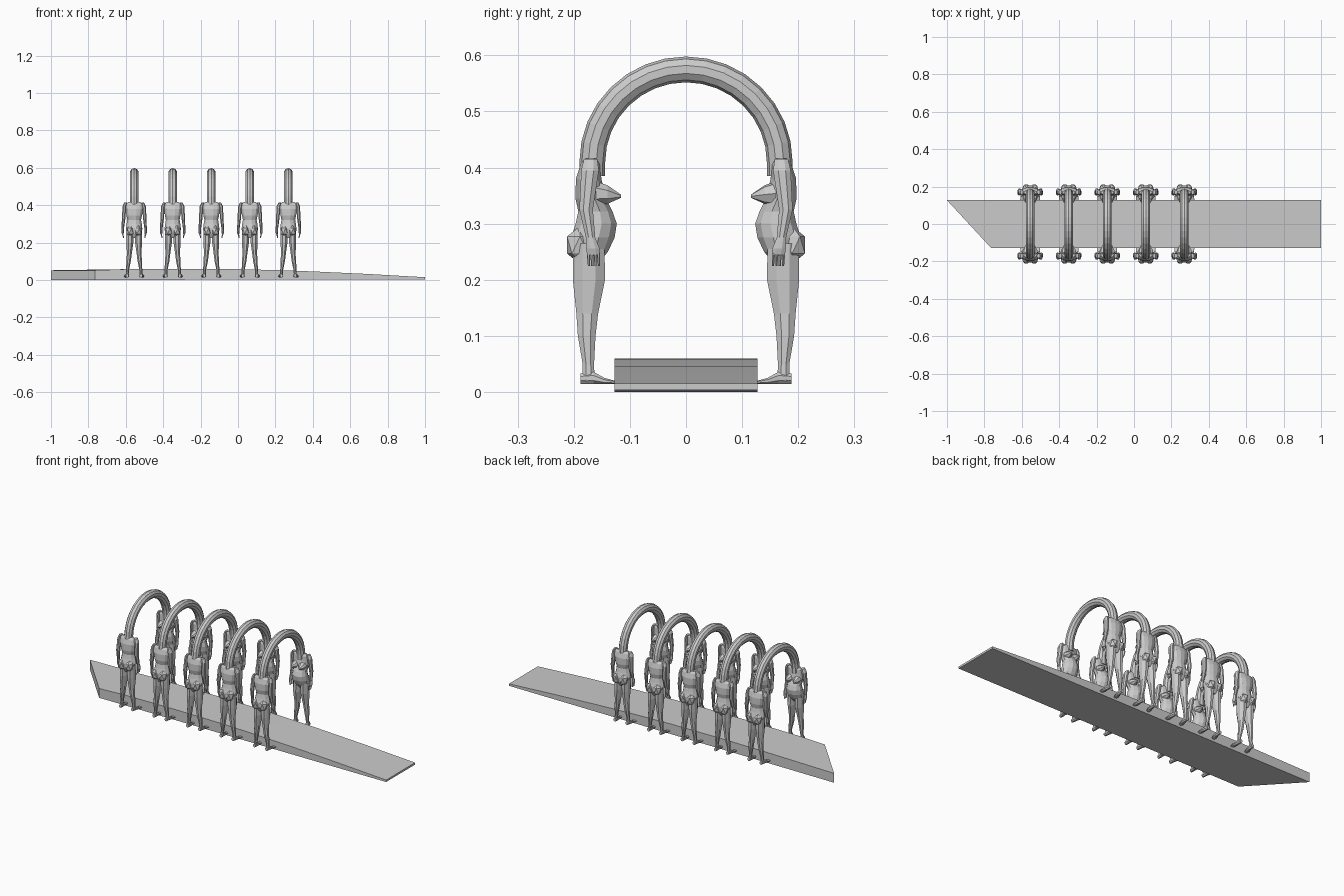
import bpy, bmesh, math
from mathutils import Vector, Matrix

cube = bpy.data.objects.get("Cube")
if cube:
    bpy.data.objects.remove(cube, do_unlink=True)

grey = bpy.data.materials.new("plain grey")
grey.use_nodes = True
grey.diffuse_color = (0.6, 0.6, 0.6, 1)
grey.node_tree.nodes["Principled BSDF"].inputs["Base Color"].default_value = (0.6, 0.6, 0.6, 1)


def make_mesh(name, bm):
    bmesh.ops.recalc_face_normals(bm, faces=bm.faces)
    mesh = bpy.data.meshes.new(name)
    bm.to_mesh(mesh)
    bm.free()
    mesh.materials.append(grey)
    return mesh


def place(name, mesh, matrix=Matrix()):
    obj = bpy.data.objects.new(name, mesh)
    obj.matrix_world = matrix
    bpy.context.collection.objects.link(obj)


def loft(bm, rings, sides=8, along_y=False):
    """Skin ellipses (x, y, z, radius x, radius across) into a closed form."""
    loops = []
    for x, y, z, rx, ra in rings:
        loop = []
        for i in range(sides):
            a = math.tau * (i + 0.5) / sides
            u, v = rx * math.cos(a), ra * math.sin(a)
            loop.append(bm.verts.new((x + u, y, z + v) if along_y else (x + u, y + v, z)))
        loops.append(loop)
    for a, b in zip(loops, loops[1:]):
        for i in range(sides):
            j = (i + 1) % sides
            bm.faces.new((a[i], a[j], b[j], b[i]))
    bm.faces.new(loops[0])
    bm.faces.new(loops[-1])


# Torso: height, back, front, half width
def torso():
    bm = bmesh.new()
    profile = [(.225, -.19, -.16, .018), (.25, -.203, -.138, .043), (.275, -.206, -.126, .045),
               (.3, -.198, -.122, .042), (.322, -.193, -.13, .038), (.345, -.198, -.142, .043),
               (.38, -.197, -.15, .049), (.405, -.189, -.152, .049), (.416, -.182, -.156, .034)]
    loft(bm, [(0, (b + f) / 2, z, w, (f - b) / 2) for z, b, f, w in profile], 12)
    for side in (-1, 1):
        # Buttock
        bmesh.ops.create_icosphere(bm, subdivisions=1, radius=1, matrix=Matrix.Translation(
            (side * .021, -.189, .262)) @ Matrix.Diagonal((.023, .027, .034, 1)))
        # Pointed breast
        loft(bm, [(side * .021, -.16, .354, .021, .022), (side * .022, -.14, .352, .018, .017),
                  (side * .024, -.116, .349, .003, .003)], 7, True)
    return make_mesh("torso", bm)


def legs():
    bm = bmesh.new()
    for s in (-1, 1):
        loft(bm, [(s * .022, -.173, .265, .022, .03), (s * .023, -.173, .2, .02, .031),
                  (s * .026, -.176, .14, .014, .021), (s * .03, -.177, .1, .013, .017),
                  (s * .036, -.174, .05, .008, .011), (s * .038, -.174, .02, .009, .012)])
    return make_mesh("legs", bm)


def feet():
    bm = bmesh.new()
    for s in (-1, 1):
        loft(bm, [(s * .037, -.188, .024, .008, .01), (s * .038, -.165, .025, .011, .012),
                  (s * .041, -.145, .0195, .013, .006), (s * .044, -.127, .0175, .01, .003)], 8, True)
    return make_mesh("feet", bm)


def arms():
    bm = bmesh.new()
    for s in (-1, 1):
        loft(bm, [(s * .045, -.17, .415, .008, .013), (s * .052, -.171, .395, .011, .017),
                  (s * .057, -.178, .325, .01, .013), (s * .061, -.17, .275, .007, .009),
                  (s * .062, -.166, .256, .007, .013), (s * .061, -.165, .244, .005, .012)])
        # Fingers
        for k in range(4):
            y = -.174 + k * .006
            loft(bm, [(s * .061, y, .248, .004, .003), (s * .057, y + .001, .225, .002, .002)], 5)
    return make_mesh("arms", bm)


# Neck tube that bends over and joins two facing figures
def neck_arch():
    bm = bmesh.new()
    steps, sides = 16, 10
    path = [(0, math.pi)] + [(1, math.pi * (1 - i / steps)) for i in range(steps + 1)] + [(0, 0)]
    loops = []
    for bend, t in path:
        centre = Vector((0, .167 * math.cos(t), .41 + .165 * math.sin(t) if bend else .385))
        out = Vector((0, math.cos(t), math.sin(t)))
        loops.append([bm.verts.new(centre + Vector((.023 * math.cos(a), 0, 0)) + out * .023 * math.sin(a))
                      for a in (math.tau * (i + .5) / sides for i in range(sides))])
    for a, b in zip(loops, loops[1:]):
        for i in range(sides):
            j = (i + 1) % sides
            bm.faces.new((a[i], a[j], b[j], b[i]))
    bm.faces.new(loops[0])
    bm.faces.new(loops[-1])
    return make_mesh("neck_arch", bm)


# Gently arched ramp with one end cut at a slant
def ramp():
    bm = bmesh.new()
    top = [(-1, .052), (-.6, .058), (-.3, .06), (0, .058), (.2, .053), (.4, .046), (.7, .032), (1, .015)]
    rows = []
    for x, z in top:
        near = -.765 if x == -1 else x
        low = .004 * (x + 1) / 2
        rows.append([bm.verts.new(p) for p in ((near, -.127, low), (near, -.127, z),
                                               (x, .127, z), (x, .127, low))])
    for a, b in zip(rows, rows[1:]):
        for i in range(4):
            j = (i + 1) % 4
            bm.faces.new((a[i], a[j], b[j], b[i]))
    bm.faces.new(rows[0])
    bm.faces.new(rows[-1])
    return make_mesh("ramp", bm)


place("ramp", ramp())
arch = neck_arch()
body = [torso(), legs(), feet(), arms()]
for n in range(5):
    spot = Matrix.Translation((-.555 + n * .206, 0, 0))
    place(f"neck_arch_{n + 1}", arch, spot)
    for row, turn in (("front", 0), ("back", math.pi)):
        for mesh in body:
            place(f"{row}_{mesh.name}_{n + 1}", mesh, spot @ Matrix.Rotation(turn, 4, "Z"))
